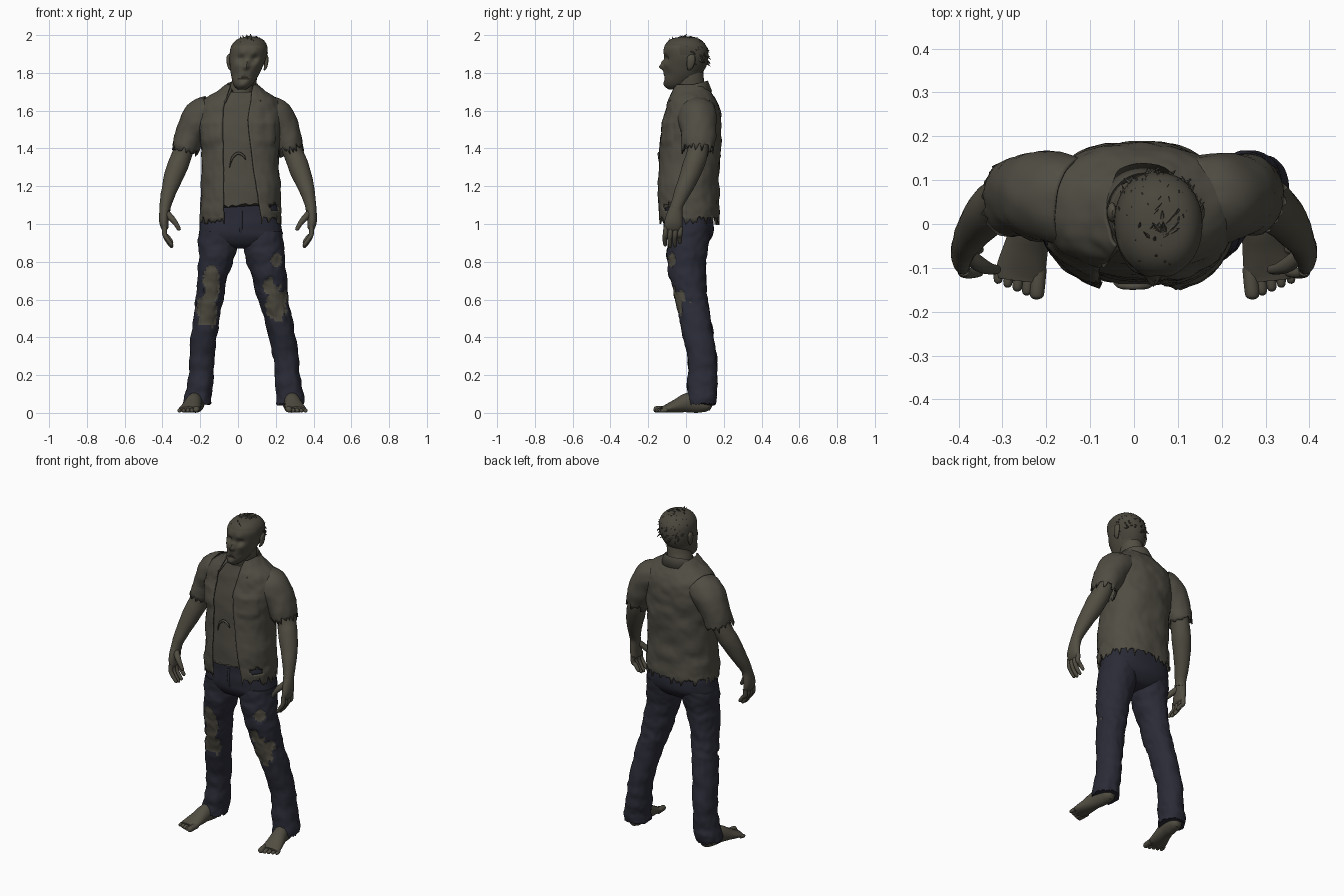
import bpy, bmesh, math, random
from mathutils import Vector, Matrix, noise

if "Cube" in bpy.data.objects:
    bpy.data.objects.remove(bpy.data.objects["Cube"])

random.seed(4)
X, Y, Z = Vector((1, 0, 0)), Vector((0, 1, 0)), Vector((0, 0, 1))


def material(name, rgb):
    m = bpy.data.materials.new(name)
    m.diffuse_color = (*rgb, 1)
    m.use_nodes = True
    m.node_tree.nodes["Principled BSDF"].inputs["Base Color"].default_value = m.diffuse_color
    return m


SKIN = material("grey_skin", (0.083, 0.075, 0.055))
SHIRT = material("dirty_shirt", (0.080, 0.074, 0.056))
VEST = material("undershirt", (0.076, 0.070, 0.053))
JEANS = material("dark_denim", (0.023, 0.024, 0.037))
HAIR = material("hair", (0.068, 0.062, 0.046))
DARK = material("mouth_shadow", (0.025, 0.021, 0.017))


def interp(v, pts):
    """Piecewise linear lookup in ascending (position, value) pairs."""
    for (a, fa), (b, fb) in zip(pts, pts[1:]):
        if v <= b:
            return fa + (fb - fa) * max(0, (v - a) / (b - a))
    return pts[-1][1]


def dense(keys, steps):
    """Catmull-Rom subdivision of (x, y, z, ra, rb) sections."""
    k = [keys[0]] + list(keys) + [keys[-1]]
    out = []
    for i in range(1, len(k) - 2):
        for s in range(steps):
            t = s / steps
            out.append([0.5 * (2 * b + (c - a) * t + (2 * a - 5 * b + 4 * c - d) * t * t
                               + (3 * b - a - 3 * c + d) * t ** 3)
                        for a, b, c, d in zip(*k[i - 1:i + 3])])
    return out + [list(keys[-1])]


def spow(v, p):
    return math.copysign(abs(v) ** (2 / p), v)


def finish(name, bm, mats, rule=None, thick=0):
    bmesh.ops.recalc_face_normals(bm, faces=bm.faces)
    for f in bm.faces:
        f.smooth = True
        if rule:
            f.material_index = rule(f.calc_center_median())
    me = bpy.data.meshes.new(name)
    bm.to_mesh(me)
    bm.free()
    for m in mats:
        me.materials.append(m)
    ob = bpy.data.objects.new(name, me)
    bpy.context.collection.objects.link(ob)
    if thick:
        mod = ob.modifiers.new("cloth", 'SOLIDIFY')
        mod.thickness, mod.offset = thick, 0
    return ob


def loft(name, keys, mats, n=24, steps=4, ref=Y, flat=False, power=2, jag=0, caps=True,
         wrinkle=0, arc=None, shape=None, rule=None, thick=0, hole=None):
    """Elliptical sections along a path; the last section may be torn by jag."""
    bm = bmesh.new()
    secs = dense(keys, steps)
    rows = []
    for i, (x, y, z, ra, rb) in enumerate(secs):
        c = Vector((x, y, z))
        t = (Vector(secs[min(i + 1, len(secs) - 1)][:3]) - Vector(secs[max(i - 1, 0)][:3])).normalized()
        frame = Z if flat else t
        b = (ref - frame * ref.dot(frame)).normalized()
        a = b.cross(frame)
        p0, p1 = arc(x, z, ra, power) if arc else (0, 2 * math.pi)
        row = []
        for j in range(n):
            phi = p0 + (p1 - p0) * j / (n - 1 if arc else n)
            rad = a * max(ra, .001) * spow(math.sin(phi), power) - b * max(rb, .001) * spow(math.cos(phi), power)
            co = c + rad
            u = rad.normalized()
            if wrinkle:
                co += u * wrinkle * (noise.noise(Vector((co.x * 9, co.y * 9, co.z * 16)))
                                     + .5 * noise.noise(co * 32))
            if jag and i == len(secs) - 1:
                co += t * jag * random.uniform(-.6, 1)
            row.append(bm.verts.new(shape(co, u) if shape else co))
        rows.append(row)
    for r, q in zip(rows, rows[1:]):
        for j in range(n - 1 if arc else n):
            k = (j + 1) % n
            bm.faces.new((r[j], r[k], q[k], q[j]))
    if caps:
        bm.faces.new(rows[0])
        bm.faces.new(rows[-1])
    if hole:
        bmesh.ops.delete(bm, geom=[f for f in bm.faces if hole(f.calc_center_median())], context='FACES')
    return finish(name, bm, mats, rule, thick)


# Torso: undershirt inside an open, torn shirt
torso = [(.02, .017, 1.735, .08, .088), (.02, .022, 1.70, .125, .103), (.015, .03, 1.66, .185, .12),
         (.01, .035, 1.61, .215, .138), (.01, .03, 1.54, .218, .15), (.01, .022, 1.45, .21, .158),
         (.01, .017, 1.34, .2, .159), (.015, .008, 1.2, .206, .16), (.015, .01, 1.1, .209, .162),
         (.015, .013, 1.03, .213, .163)]


def opening(x, z, ra, p):
    right = interp(z, [(1.03, .122), (1.3, .08), (1.55, .05), (1.73, .08)])
    left = interp(z, [(1.03, -.075), (1.6, -.08), (1.73, -.04)])
    ang = lambda e: math.asin(max(-1, min(1, spow((e - x) / ra, 4 / p))))
    return ang(right), 2 * math.pi + ang(left)


def pockets(co, u):
    if co.y < 0 and 1.43 < co.z < 1.55 and .09 < abs(co.x) < .19:
        return co + u * .006
    return co


loft("undershirt", [(x, y, z, a - .014, b - .014) for x, y, z, a, b in torso[1:-1]], [VEST], n=64,
     flat=True, power=2.3, wrinkle=.006, jag=.02)
loft("open_shirt", torso, [SHIRT], n=96, steps=6, flat=True, power=2.3, wrinkle=.008, jag=.035,
     caps=False, arc=opening, shape=pockets, thick=.009,
     hole=lambda c: c.y < 0 and ((c.x - .19) / .022) ** 2 + ((c.z - 1.09) / .018) ** 2
     + .8 * noise.noise(c * 60) < 1)
# Torn fold on the belly
loft("belly_tear", [(-.045, -.135, 1.3, .002, .002), (-.03, -.142, 1.35, .006, .006), (.0, -.143, 1.375, .007, .007),
                    (.03, -.142, 1.36, .006, .006), (.04, -.14, 1.34, .002, .002)], [VEST], n=8)

# Folded collar
bm = bmesh.new()
cols = []
for j in range(41):
    phi = .8 + (2 * math.pi - 1.5) * j / 40
    f = (1 + math.cos(phi)) / 2
    cols.append([bm.verts.new((.022 + rx * math.sin(phi), .02 - ry * math.cos(phi), z)) for rx, ry, z in
                 ((.078, .085, 1.70), (.086, .096, 1.755 - .05 * f),
                  (.105 + .05 * f ** 3, .115 + .045 * f, 1.70 - .085 * f ** 3))])
for p, q in zip(cols, cols[1:]):
    for k in range(2):
        bm.faces.new((p[k], q[k], q[k + 1], p[k + 1]))
finish("collar", bm, [SHIRT], thick=.008)

# Neck and head
loft("neck", [(.015, .035, 1.62, .08, .08), (.02, .025, 1.7, .07, .08), (.035, .02, 1.76, .064, .075),
              (.045, .02, 1.83, .06, .07)], [SKIN])


def mid(z):
    return interp(z, [(1.71, .02), (1.78, .035), (1.88, .052), (2, .066)])


profile = [(1.712, -.09, -.03, .022), (1.735, -.112, .02, .048), (1.78, -.12, .07, .07),
           (1.83, -.118, .105, .086), (1.88, -.115, .118, .097), (1.93, -.117, .113, .098),
           (1.963, -.1, .092, .083), (1.984, -.066, .06, .055), (1.992, -.01, .01, .012)]
FACE = [(.037, 1.876, .017, .016), (.03, 1.906, .02, -.006), (.05, 1.842, .018, -.006),
        (.052, 1.79, .022, .008), (0, 1.832, .014, -.026), (0, 1.856, .012, -.014),
        (0, 1.773, .017, .009), (0, 1.736, .02, -.006)]


def sculpt(co, u):
    if co.y < -.03:
        dx = abs(co.x - mid(co.z))
        co = co + Y * sum(p * math.exp(-((dx - fx) ** 2 + (co.z - fz) ** 2) / (r * r)) for fx, fz, r, p in FACE)
    return co


def head_paint(c):
    dx = abs(c.x - mid(c.z))
    if c.y < -.06 and (dx / .032) ** 2 + ((c.z - 1.773 + .1 * dx) / .008) ** 2 < 1:
        return 2
    return 1 if c.z > 1.945 - .05 * (c.y > -.03) - .09 * (c.y > .03) else 0


loft("head", [(mid(z), (f + b) / 2, z, r, (b - f) / 2) for z, f, b, r in profile], [SKIN, HAIR, DARK],
     n=72, steps=7, flat=True, power=2.15, shape=sculpt, rule=head_paint)
for s in (-1, 1):
    cx = .05 + s * .096
    loft("ear", [(cx - s * .008, .015, 1.815, .004, .006), (cx, .02, 1.83, .008, .016),
                 (cx + s * .004, .026, 1.86, .011, .022), (cx + s * .004, .028, 1.885, .01, .02),
                 (cx, .026, 1.897, .004, .008)], [SKIN], n=14)

# Short matted hair tufts
bm = bmesh.new()
for i in range(230):
    d = Vector((random.gauss(0, 1), random.gauss(.25, 1), random.gauss(.4, 1))).normalized()
    if d.z < -.4 or (d.y < -.1 and d.z < .66) or (d.y < .15 and d.z < .15):
        continue
    p = Vector((.054 + .01 * d.z + d.x * .096, d.y * .114, 1.885 + d.z * .103))
    sweep = Vector((random.uniform(-.6, .9), .5, -.3))
    way = (d * .3 + (sweep - d * sweep.dot(d)) * .9).normalized()
    size = random.uniform(.02, .04)
    bmesh.ops.create_cone(bm, cap_ends=True, segments=5, radius1=.008, radius2=.0008, depth=size,
                          matrix=Matrix.Translation(p + way * size * .3) @ Z.rotation_difference(way).to_matrix().to_4x4())
finish("hair_tufts", bm, [HAIR])

# Arms, torn sleeves and hands, mirrored
for s in (-1, 1):
    def side(keys):
        return [(s * x, y, z, a, b) for x, y, z, a, b in keys]

    loft("sleeve", side([(.14, .05, 1.6, .08, .1), (.2, .062, 1.562, .09, .1), (.25, .067, 1.48, .079, .09),
                         (.277, .062, 1.4, .066, .082)]), [SHIRT], n=44, steps=5, wrinkle=.008,
         jag=.035, caps=False, thick=.008)
    loft("arm", side([(.2, .065, 1.56, .06, .065), (.262, .065, 1.46, .055, .06), (.295, .058, 1.37, .052, .057),
                      (.322, .035, 1.3, .055, .055), (.358, -.005, 1.2, .044, .046), (.383, -.045, 1.11, .031, .034),
                      (.388, -.055, 1.07, .028, .036)]), [SKIN], n=28, wrinkle=.003)
    loft("palm", side([(.386, -.05, 1.1, .027, .03), (.39, -.058, 1.06, .027, .04), (.392, -.066, 1.01, .025, .048),
                       (.386, -.068, .975, .018, .046), (.382, -.068, .965, .008, .036)]), [SKIN], n=22)
    for k in range(4):
        y, drop = -.106 + .026 * k, (.008, 0, .004, .022)[k]
        loft("finger", side([(.388, y, .985, .013, .013), (.388, y - .004, .945, .013, .013),
                             (.372, y - .006, .91 + drop, .0115, .012), (.352, y - .004, .882 + drop, .01, .01),
                             (.347, y - .003, .874 + drop, .003, .003)]), [SKIN], n=12, steps=3)
    loft("thumb", side([(.385, -.065, 1.065, .017, .017), (.352, -.092, 1.03, .017, .018),
                        (.328, -.102, 1.0, .013, .013), (.312, -.104, .972, .01, .01),
                        (.309, -.104, .966, .003, .003)]), [SKIN], n=12, steps=3)

# Jeans: hips and legs with ripped knees
loft("jeans_hips", [(.012, .015, 1.12, .195, .125), (.012, .016, 1.05, .205, .127), (.012, .018, .98, .217, .13),
                    (.012, .015, .93, .215, .12), (.012, .012, .885, .15, .085), (.012, .012, .87, .07, .04)],
     [JEANS], n=56, flat=True, power=2.4, wrinkle=.004)
loft("fly_seam", [(.015, -.113, 1.07, .008, .004), (.015, -.116, .99, .008, .004), (.015, -.1, .925, .005, .003)],
     [JEANS], n=8)
depth = [(.05, .078, .077), (.1, .083, .081), (.2, .088, .077), (.3, .083, .077), (.4, .063, .078),
         (.5, .045, .085), (.6, .025, .09), (.7, .01, .095), (.8, .003, .102), (.96, .015, .112)]
y_mid = [(z, y) for z, y, r in depth]
y_rad = [(z, r) for z, y, r in depth]
legs = [([(.96, -.1, .105), (.88, -.107, .104), (.8, -.118, .09), (.7, -.14, .077), (.6, -.15, .071), (.5, -.167, .069),
          (.3, -.19, .067), (.15, -.2, .068), (.085, -.21, .073), (.05, -.212, .072)],
         [(-.165, .54, .055, .09), (-.142, .69, .045, .085)]),
        ([(.96, .128, .105), (.88, .135, .107), (.8, .148, .1), (.7, .167, .09), (.6, .187, .082), (.5, .212, .074),
          (.3, .25, .067), (.15, .268, .068), (.085, .275, .074), (.05, .277, .073)],
         [(.205, .58, .058, .09), (.165, .67, .03, .05), (.205, .81, .027, .04)])]
for keys, rips in legs:
    def ripped(c):
        return c.y < interp(c.z, y_mid) and any(
            ((c.x - x) / rx) ** 2 + ((c.z - z) / rz) ** 2 + .7 * noise.noise(c * 28) < 1 for x, z, rx, rz in rips)

    loft("jeans_leg", [(x, interp(z, y_mid), z, r, interp(z, y_rad)) for z, x, r in keys], [JEANS, SKIN],
         n=64, steps=10, flat=True, power=2.15, wrinkle=.008, jag=.012,
         shape=lambda co, u: co - u * .007 if ripped(co) else co,
         rule=lambda c: int(ripped(c)))

# Bare feet with toes, splayed outwards
for s, heel, ball in ((-1, .215, .258), (1, .275, .306)):
    turn = ball - heel
    foot = [(0, .135, .03, .018, .02), (.03, .115, .04, .036, .036), (.15, .07, .052, .042, .052),
            (.4, .01, .054, .043, .052), (.7, -.05, .037, .05, .036), (1, -.105, .022, .056, .021),
            (1.08, -.128, .018, .05, .015)]
    loft("foot", [(s * (heel + turn * t), y, max(z, h), w, h) for t, y, z, w, h in foot], [SKIN], n=24, ref=Z)
    for k in range(5):
        x = ball - .042 + .022 * k
        r = (.017, .0125, .012, .011, .011)[k]
        tip = -.172 + .009 * k
        loft("toe", [(s * x, -.1, r + .004, r, r), (s * (x + .005), tip + .02, r + .002, r, r),
                     (s * (x + .006), tip + .005, r, r * .8, r * .8), (s * (x + .006), tip, r, .003, .003)],
             [SKIN], n=12, steps=3, ref=Z)

# Smooth shading with kept creases
for ob in bpy.context.collection.objects:
    ob.select_set(True)
    bpy.context.view_layer.objects.active = ob
bpy.ops.object.shade_smooth_by_angle(angle=math.radians(50))
